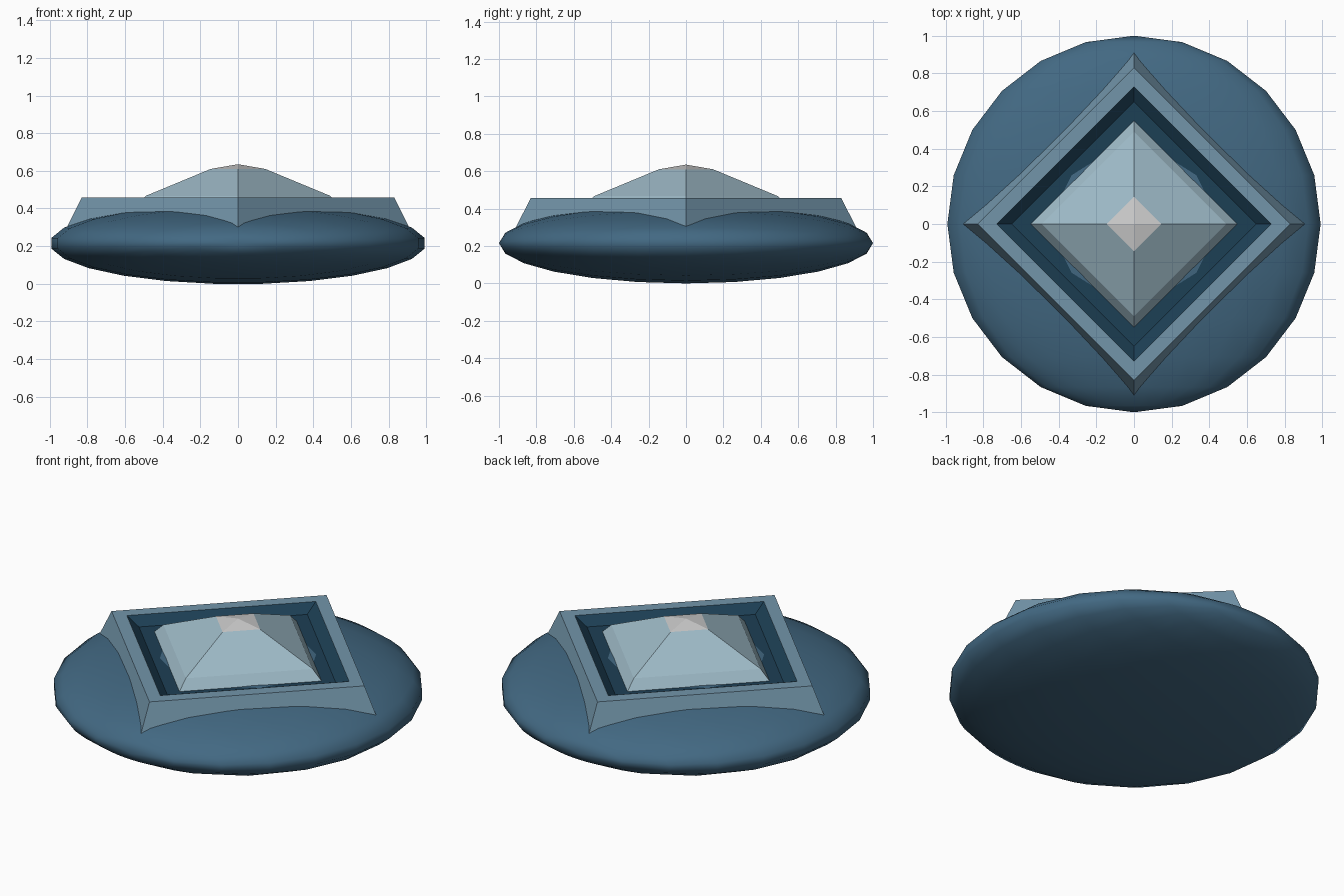
import bpy, bmesh, math
from mathutils import Matrix

if "Cube" in bpy.data.objects:
    bpy.data.objects.remove(bpy.data.objects["Cube"])


def paint(obj, color):
    mat = bpy.data.materials.new(obj.name + "_colour")
    mat.diffuse_color = (*color, 1)
    mat.use_nodes = True
    mat.node_tree.nodes["Principled BSDF"].inputs["Base Color"].default_value = mat.diffuse_color
    obj.data.materials.append(mat)


def finish(name, bm, color):
    bmesh.ops.recalc_face_normals(bm, faces=bm.faces)
    mesh = bpy.data.meshes.new(name)
    bm.to_mesh(mesh)
    bm.free()
    obj = bpy.data.objects.new(name, mesh)
    bpy.context.collection.objects.link(obj)
    paint(obj, color)
    return obj


def diamond(name, profile, color, closed=False):
    """Sweep an (r, z) profile round four corners lying on the axes."""
    bm = bmesh.new()
    rings = []
    for r, z in profile:
        if r == 0:
            rings.append([bm.verts.new((0, 0, z))] * 4)
        else:
            rings.append([bm.verts.new((r * x, r * y, z))
                          for x, y in ((1, 0), (0, 1), (-1, 0), (0, -1))])
    pairs = list(zip(rings, rings[1:]))
    if closed:
        pairs.append((rings[-1], rings[0]))
    for a, b in pairs:
        for i in range(4):
            j = (i + 1) % 4
            corners = dict.fromkeys((a[i], a[j], b[j], b[i]))
            bm.faces.new(list(corners))
    return finish(name, bm, color)


# Flattened round body, poles along y
H = 0.217
BASE = H * math.cos(math.radians(7.5))
bm = bmesh.new()
bmesh.ops.create_uvsphere(bm, u_segments=24, v_segments=12, radius=1)
turn = Matrix.Rotation(math.radians(90), 4, 'X') @ Matrix.Rotation(math.radians(7.5), 4, 'Z')
squash = Matrix.Diagonal((1, 1, H, 1))
bm.transform(Matrix.Translation((0, 0, BASE)) @ squash @ turn)
for f in bm.faces:
    f.smooth = True
finish("body", bm, (0.055, 0.14, 0.225))

# Raised diamond frame
diamond("frame", [(0.96, 0.2), (0.83, 0.457), (0.73, 0.457), (0.65, 0.41), (0.65, 0.2)],
        (0.17, 0.30, 0.40), closed=True)

# Dark recess lining the frame
diamond("recess", [(0.729, 0.4575), (0.65, 0.411), (0, 0.411)], (0.012, 0.05, 0.09))

# Cut gem and its bright tip
diamond("gem", [(0.55, 0.41), (0.49, 0.467), (0.145, 0.61)], (0.34, 0.49, 0.57))
diamond("gem_tip", [(0.145, 0.61), (0, 0.635)], (0.85, 0.88, 0.86))
